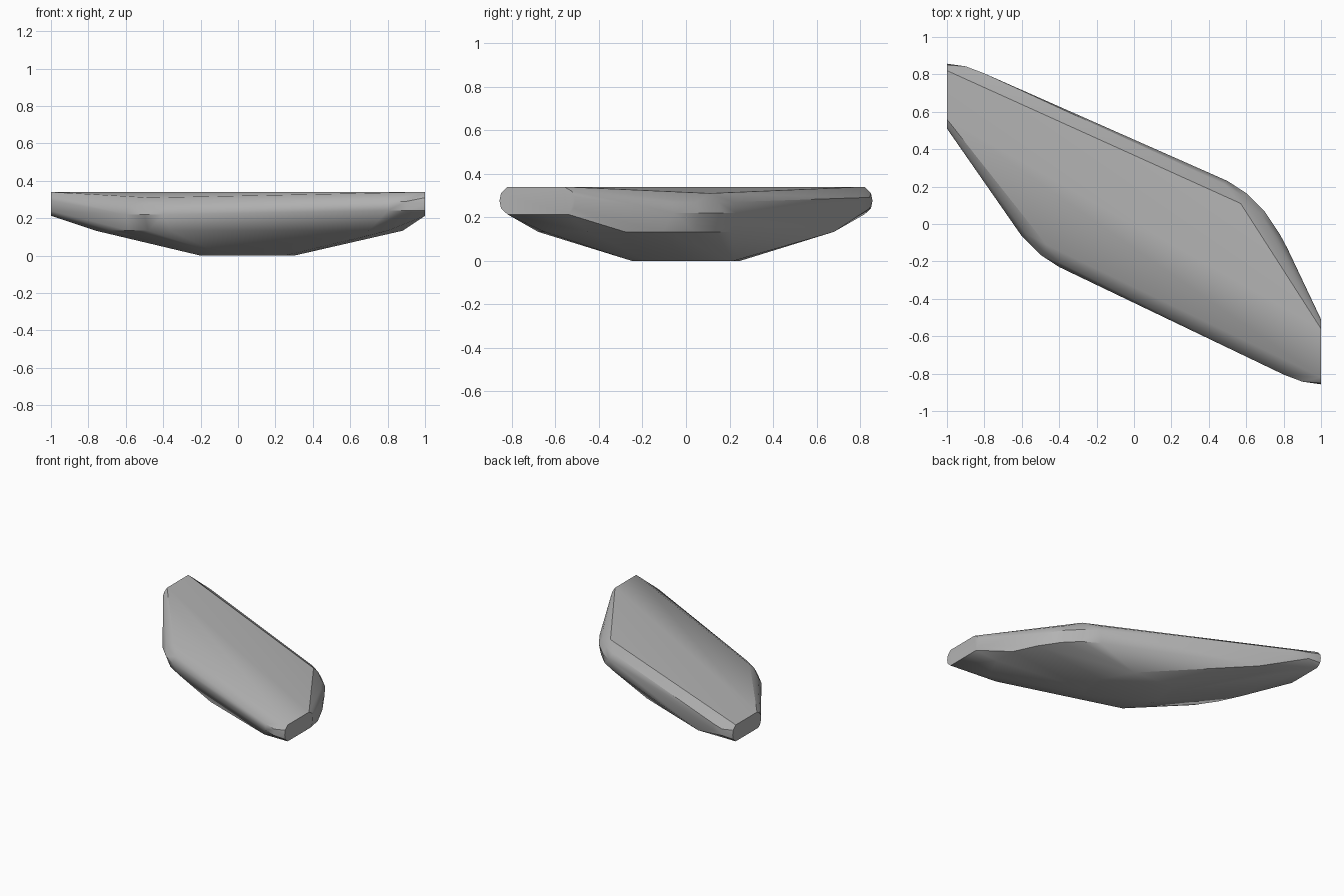
import bpy, bmesh

cube = bpy.data.objects.get("Cube")
if cube:
    bpy.data.objects.remove(cube)


def half_turn(points, centre_x):
    """Return the points together with their half-turn copies."""
    return points + [(2 * centre_x - x, -y, z) for x, y, z in points]


# Flat end caps with rounded corners
cap = [(-.56, .34), (-.525, .32), (-.51, .295), (-.515, .24), (-.54, .213),
       (-.82, .213), (-.85, .24), (-.857, .275), (-.85, .31), (-.82, .34)]
points = half_turn([(1, y, z) for y, z in cap], 0)

# Upright walls at the rounded tips of the long sides
points += half_turn([(x, y, z) for x, y in [(.8, -.805), (.9, -.843)]
                     for z in (.24, .29)], 0)

# Broad side corners with softened shoulders
corner = [(.5, .23), (.6, .165), (.7, .065), (.78, -.055), (.82, -.13)]
points += half_turn([(x, y, .22) for x, y in corner], .05)
points += half_turn([(x - .02, y - .015, .27) for x, y in corner], .05)
points += half_turn([(.57, .11, .31)], .05)

# Ridge around the underside
ridge = [(.48, .21), (.6, .14), (.7, .04), (.8, -.11), (.88, -.28),
         (.88, -.45), (.8, -.65), (.7, -.68)]
points += half_turn([(x, y, .133) for x, y in ridge], .06)

# Small flat base
base = [(.18, .22), (.3, 0), (.3, -.18), (.25, -.25)]
points += half_turn([(x, y, 0) for x, y in base], .05)

# Wrap one faceted skin around all the sections
bm = bmesh.new()
for p in points:
    bm.verts.new(p)
hull = bmesh.ops.convex_hull(bm, input=bm.verts)
loose = {v for v in hull["geom_interior"] + hull["geom_unused"]
         if isinstance(v, bmesh.types.BMVert) and not v.link_faces}
bmesh.ops.delete(bm, geom=list(loose), context='VERTS')
bmesh.ops.dissolve_limit(bm, angle_limit=.015, verts=bm.verts, edges=bm.edges)
bmesh.ops.recalc_face_normals(bm, faces=bm.faces)
mesh = bpy.data.meshes.new("slab_body")
bm.to_mesh(mesh)
bm.free()

body = bpy.data.objects.new("slab_body", mesh)
bpy.context.collection.objects.link(body)

# Plain grey surface
grey = bpy.data.materials.new("stone_grey")
grey.use_nodes = True
colour = (.45, .45, .45, 1)
grey.diffuse_color = colour
grey.node_tree.nodes["Principled BSDF"].inputs["Base Color"].default_value = colour
mesh.materials.append(grey)

# Soft shading with crisp cap and base edges
bpy.ops.object.select_all(action='DESELECT')
body.select_set(True)
bpy.context.view_layer.objects.active = body
bpy.ops.object.shade_smooth_by_angle(angle=.5)
